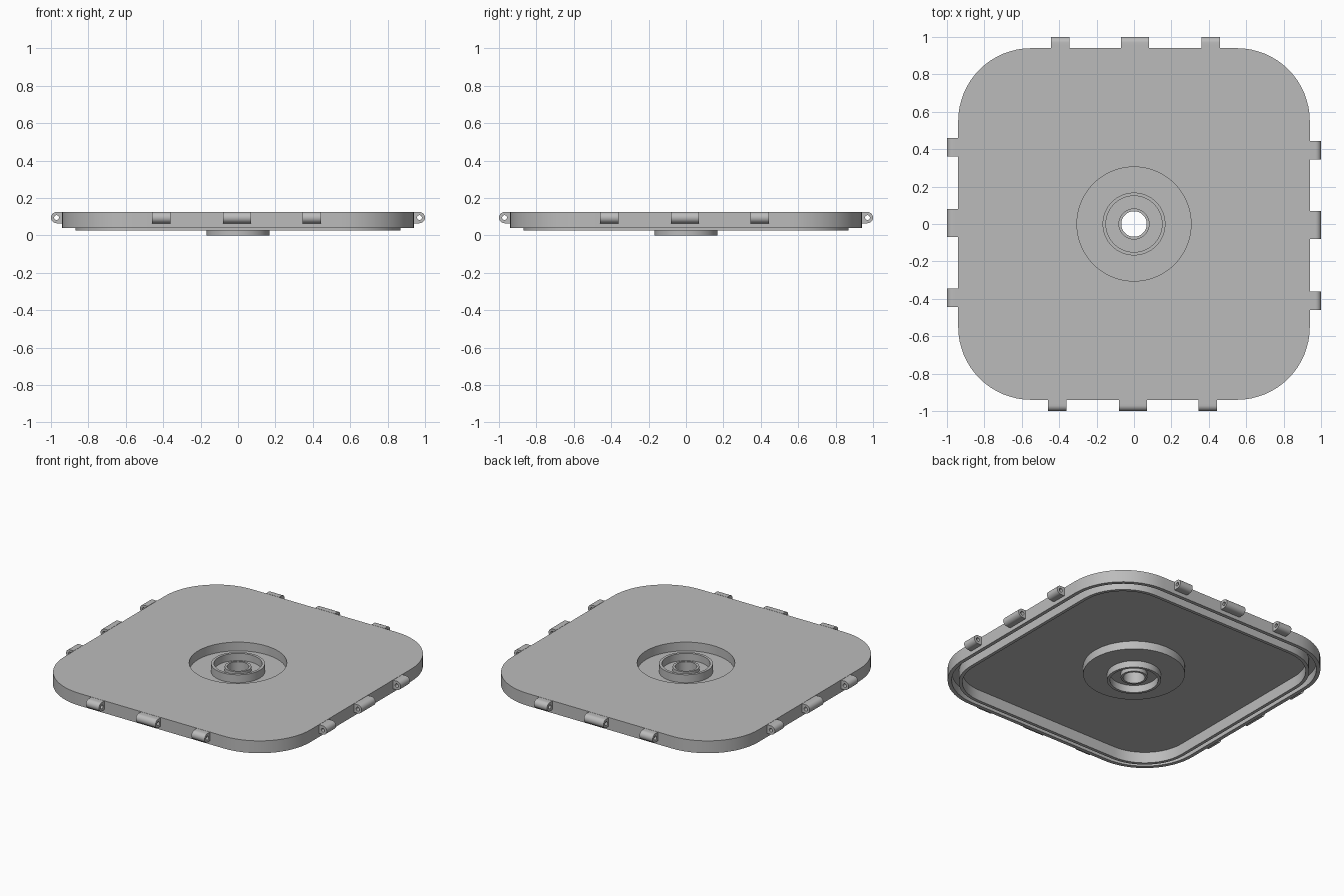
import bpy
import bmesh
from math import atan2, cos, sin, pi
from mathutils import Matrix

cube = bpy.data.objects.get("Cube")
if cube:
    bpy.data.objects.remove(cube, do_unlink=True)

grey = bpy.data.materials.new("plain_grey")
grey.use_nodes = True
colour = (0.5, 0.5, 0.5, 1)
grey.diffuse_color = colour
grey.node_tree.nodes["Principled BSDF"].inputs["Base Color"].default_value = colour

HALF, CORNER, TOP = 0.94, 0.39, 0.125


def loft(name, loops):
    """Skin a closed ring of equal-length closed loops."""
    bm = bmesh.new()
    rings = [[bm.verts.new(p) for p in loop] for loop in loops]
    count = len(rings[0])
    for a, b in zip(rings, rings[1:] + rings[:1]):
        for i in range(count):
            j = (i + 1) % count
            bm.faces.new((a[i], a[j], b[j], b[i]))
    bmesh.ops.recalc_face_normals(bm, faces=bm.faces)
    mesh = bpy.data.meshes.new(name)
    bm.to_mesh(mesh)
    bm.free()
    mesh.materials.append(grey)
    obj = bpy.data.objects.new(name, mesh)
    bpy.context.collection.objects.link(obj)
    bpy.ops.object.select_all(action='DESELECT')
    obj.select_set(True)
    bpy.context.view_layer.objects.active = obj
    bpy.ops.object.shade_smooth_by_angle()
    return obj


def square(half, z, arc=16, side=16):
    """Rounded square whose corners share centres at every size."""
    c = HALF - CORNER
    r = half - c
    pts = []
    for q in range(4):
        turn = Matrix.Rotation(q * pi / 2, 3, 'Z')
        quarter = [(half, -c + 2 * c * i / side) for i in range(side)]
        quarter += [(c + r * cos(a), c + r * sin(a))
                    for a in (pi / 2 * i / arc for i in range(arc))]
        pts += [turn @ Matrix.Translation((x, y, z)).translation for x, y in quarter]
    return pts


def circle(radius, z):
    """Circle with points in the same directions as the rounded square."""
    angles = [atan2(p.y, p.x) for p in square(HALF, z)]
    return [(radius * cos(a), radius * sin(a), z) for a in angles]


# Lid shell: dished top, outer rim, groove, inner lip and underside
loft("lid_shell", [
    circle(0.16, 0.065), circle(0.305, 0.065), circle(0.305, TOP),
    square(HALF, TOP), square(HALF, 0.04),
    square(0.915, 0.04), square(0.915, 0.1),
    square(0.87, 0.1), square(0.87, 0.025),
    square(0.848, 0.025), square(0.848, 0.1),
    circle(0.318, 0.1), circle(0.318, 0.045), circle(0.16, 0.045),
])

# Central hub: outer collar, web and small bored tube
hub_profile = [
    (0.068, 0.1), (0.083, 0.1), (0.083, 0.07), (0.15, 0.07),
    (0.15, 0.12), (0.168, 0.12), (0.168, 0), (0.15, 0),
    (0.15, 0.05), (0.083, 0.05), (0.083, 0.02), (0.068, 0.02),
]
loft("hub", [circle(r, z) for r, z in hub_profile])

# Hinge knuckles: rounded lugs with a pin hole, three on each side
PIN_Y, PIN_Z, LUG_R, HOLE_R = 0.97, 0.095, 0.03, 0.013
ROOT = PIN_Y - HALF - 0.002
outline = [(LUG_R * cos(a), LUG_R * sin(a))
           for a in (-pi / 2 + pi * i / 16 for i in range(17))]
outline += [(-ROOT * t, LUG_R) for t in (0.5, 1)]
outline += [(-ROOT, LUG_R * t) for t in (0.5, 0, -0.5, -1)]
outline += [(-ROOT * 0.5, -LUG_R)]
bore = [(HOLE_R * cos(a), HOLE_R * sin(a))
        for a in (atan2(v, u) for u, v in outline)]


def knuckle_loop(shape, x):
    return [(x, -PIN_Y - u, PIN_Z + v) for u, v in shape]


spans = {"outer": (-0.46, -0.36), "middle": (-0.08, 0.07), "inner": (0.345, 0.445)}
for q, side in enumerate(("front", "left", "back", "right")):
    for place, (x0, x1) in spans.items():
        lug = loft(f"{side}_{place}_knuckle", [
            knuckle_loop(outline, x0), knuckle_loop(outline, x1),
            knuckle_loop(bore, x1), knuckle_loop(bore, x0)])
        lug.rotation_euler.z = q * pi / 2
